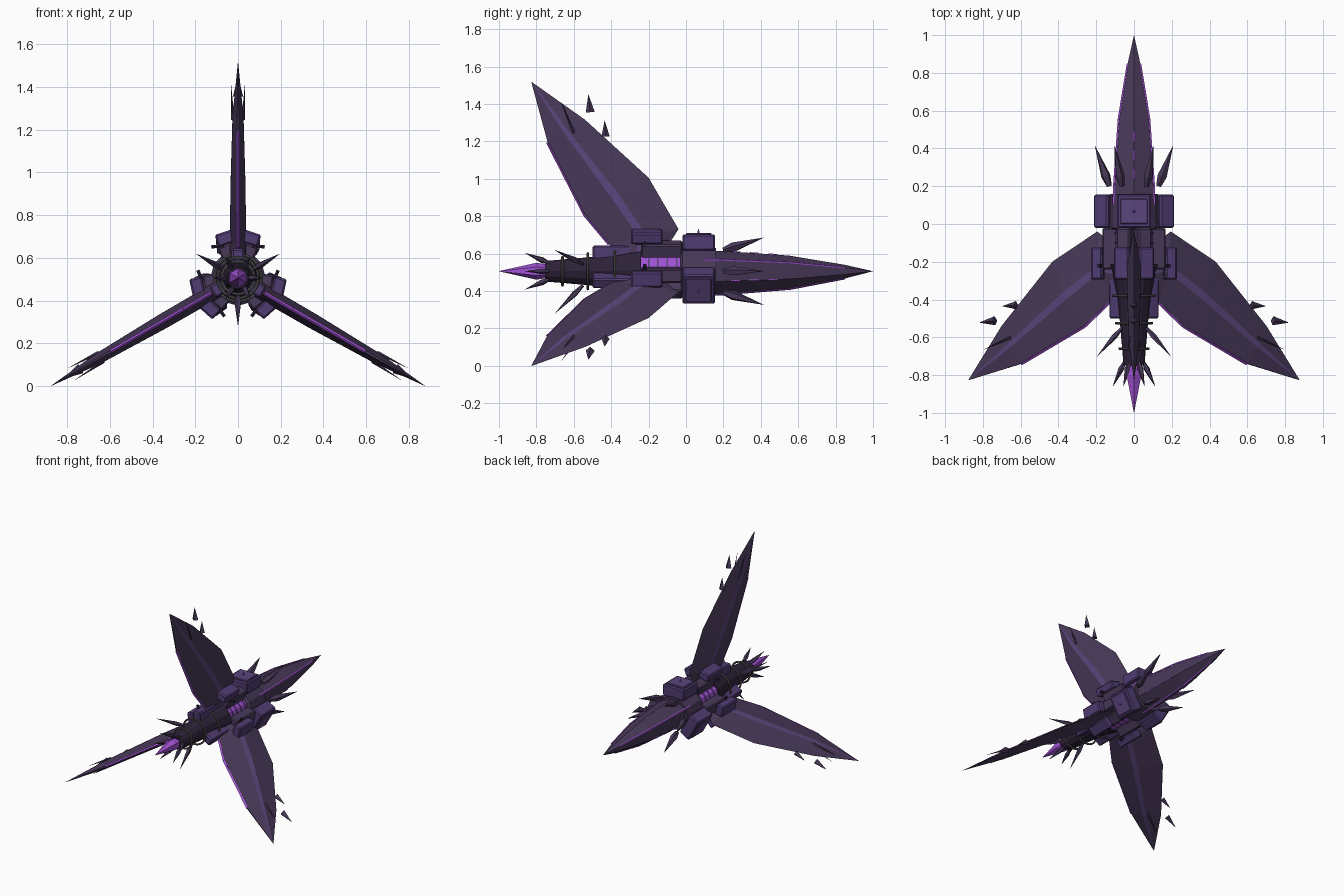
import bpy, bmesh, math
from mathutils import Matrix, Vector

if "Cube" in bpy.data.objects:
    bpy.data.objects.remove(bpy.data.objects["Cube"])

CZ = 0.506  # height of the ship's long axis


def mat(name, r, g, b):
    m = bpy.data.materials.new(name)
    m.diffuse_color = (r, g, b, 1)
    m.use_nodes = True
    m.node_tree.nodes["Principled BSDF"].inputs["Base Color"].default_value = m.diffuse_color
    return m


WING = mat("dusky violet", 0.065, 0.041, 0.100)
RIDGE = mat("mid violet", 0.105, 0.060, 0.205)
BLOCK = mat("armour violet", 0.080, 0.045, 0.170)
GLOW = mat("bright purple", 0.36, 0.085, 0.66)
DARK = mat("near black violet", 0.026, 0.016, 0.040)
GREY = mat("ring grey", 0.12, 0.12, 0.125)


# Local frame: x = tangent, y = along ship, z = outward. Spun about the ship's axis.
def add(name, verts, faces, mats, deg=0, idx=None):
    me = bpy.data.meshes.new(name)
    me.from_pydata([tuple(v) for v in verts], [], faces)
    for m in mats:
        me.materials.append(m)
    if idx:
        me.polygons.foreach_set("material_index", idx)
    bm = bmesh.new()
    bm.from_mesh(me)
    bmesh.ops.remove_doubles(bm, verts=bm.verts, dist=1e-5)
    bmesh.ops.recalc_face_normals(bm, faces=bm.faces)
    bm.to_mesh(me)
    bm.free()
    ob = bpy.data.objects.new(name, me)
    ob.matrix_world = Matrix.Translation((0, 0, CZ)) @ Matrix.Rotation(math.radians(deg), 4, 'Y')
    bpy.context.collection.objects.link(ob)
    return ob


def loft(name, rings, mats, deg=0, rule=None):
    n = len(rings[0])
    verts = [v for ring in rings for v in ring]
    faces, idx = [], []
    for i in range(len(rings) - 1):
        for j in range(n):
            k = (j + 1) % n
            faces.append((i * n + j, i * n + k, (i + 1) * n + k, (i + 1) * n + j))
            idx.append(rule(j) if rule else 0)
    faces += [tuple(range(n)), tuple(range(len(verts) - n, len(verts)))]
    return add(name, verts, faces, mats, deg, idx + [0, 0])


def lathe(name, prof, sides, m, start=0.0):
    def ring(y, r):
        return [(r * math.sin(math.tau * k / sides + start), y,
                 r * math.cos(math.tau * k / sides + start)) for k in range(sides)]
    return loft(name, [ring(*p) for p in prof], [m])


def rod(name, a, b, ra, rb, m, deg=0, sides=4, mid=None):
    """Tapered rod; mid=(fraction, radius) makes a shard."""
    a, b = Vector(a), Vector(b)
    q = (b - a).to_track_quat('Z', 'Y')
    st = [(0, ra)] + ([mid] if mid else []) + [(1, rb)]
    rings = [[a.lerp(b, f) + q @ Vector((r * math.cos(math.tau * k / sides),
              r * math.sin(math.tau * k / sides), 0)) for k in range(sides)] for f, r in st]
    return loft(name, rings, [m], deg)


def box(name, x, y, z, m, deg=0, bevel=0.008):
    v = [(i, j, k) for i in x for j in y for k in z]
    f = [(0, 1, 3, 2), (4, 5, 7, 6), (0, 1, 5, 4), (2, 3, 7, 6), (0, 2, 6, 4), (1, 3, 7, 5)]
    ob = add(name, v, f, [m], deg)
    if bevel:
        mod = ob.modifiers.new("bevel", 'BEVEL')
        mod.width = bevel
        mod.segments = 1
    return ob


# Fuselage: front collar, glowing core with ribs, dark tail boom
lathe("front_collar", [(-0.03, 0.115), (-0.02, 0.13), (0.16, 0.125)], 12, WING)
lathe("energy_core", [(-0.26, 0.105), (-0.02, 0.105)], 12, GLOW)
for y in (-0.20, -0.15, -0.10, -0.05):
    lathe("core_rib", [(y - 0.004, 0.108), (y + 0.004, 0.108)], 12, RIDGE)
lathe("tail_boom", [(-0.75, 0.05), (-0.74, 0.056), (-0.40, 0.085), (-0.30, 0.105), (-0.24, 0.115)], 12, DARK)
lathe("tail_crystal", [(-0.73, 0.035), (-0.80, 0.045), (-1.0, 0.0005)], 6, GLOW)

# Grey coil rings round the boom
for y, r in ((-0.66, 0.076), (-0.525, 0.095), (-0.38, 0.110)):
    bpy.ops.mesh.primitive_torus_add(location=(0, y, CZ), rotation=(math.pi / 2, 0, 0),
                                     major_radius=r, minor_radius=0.007,
                                     major_segments=32, minor_segments=8)
    ring = bpy.context.object
    ring.name = "boom_ring"
    ring.data.materials.append(GREY)
    bpy.ops.object.shade_smooth_by_angle()

# Six-sided nose lance
stations = [(0.10, 1.0), (0.20, 0.98), (0.55, 0.76), (0.85, 0.31), (1.0, 0.001)]
loft("nose_lance", [[((0.11, 0.125)[k % 2] * s * math.sin(k * math.pi / 3), y,
                      (0.11, 0.125)[k % 2] * s * math.cos(k * math.pi / 3))
                     for k in range(6)] for y, s in stations], [WING])

for deg in (60, 180, 300):
    # Glowing nose edges and swept boom spikes, between the wings
    for (y0, s0), (y1, s1) in zip(stations[1:3], stations[2:4]):
        rod("nose_edge_glow", (0, y0, 0.125 * s0), (0, y1, 0.125 * s1), 0.006, 0.005, GLOW, deg)
    rod("nose_edge_glow", (0, 0.10, 0.125), (0, 0.20, 0.1225), 0.006, 0.006, GLOW, deg)
    rod("boom_spike", (0, -0.55, 0.075), (0, -0.70, 0.225), 0.008, 0.0005, WING, deg, 5, (0.3, 0.016))

for k in range(6):
    # Forward and tail crowns of spikes
    d = 30 + k * 60
    rod("front_spike", (0, 0.20, 0.13), (0, 0.415, 0.207), 0.014, 0.0005, WING, d, 5, (0.25, 0.026))
    rod("tail_spike", (0, -0.73, 0.05), (0, -0.86, 0.112), 0.008, 0.0005, WING, d, 5, (0.3, 0.016))

# Wing stations: leading edge (y, r), trailing edge (y, r), half thickness
WS = [((-0.12, 0.10), (-0.38, 0.08), 0.037), ((-0.04, 0.225), (-0.41, 0.145), 0.037),
      ((-0.20, 0.50), (-0.54, 0.30), 0.036), ((-0.54, 0.81), (-0.74, 0.69), 0.026),
      ((-0.825, 1.012), (-0.827, 1.011), 0.0005)]


def section(lead, trail, h):
    def at(f, x):
        return (x, lead[0] + (trail[0] - lead[0]) * f, lead[1] + (trail[1] - lead[1]) * f)
    return [at(0, 0), at(0.46, h), at(0.57, h), at(1, 0.2 * h),
            at(1, -0.2 * h), at(0.57, -h), at(0.46, -h)]


for deg in (0, 120, 240):
    # Blade wing with a paler spine strip and a glowing trailing edge
    loft("wing", [section(*s) for s in WS], [WING, RIDGE], deg, lambda j: 1 if j in (1, 5) else 0)
    for s, t in zip(WS[1:3], WS[2:4]):
        rod("wing_edge_glow", (0, *s[1]), (0, *t[1]), 0.009, 0.009, GLOW, deg)
    # Loose shards off the leading edge, thin barbs beside the tip
    rod("wing_shard", (0, -0.43, 0.72), (0, -0.435, 0.805), 0.022, 0.0005, WING, deg)
    rod("wing_shard", (0, -0.512, 0.85), (0, -0.522, 0.945), 0.024, 0.0005, WING, deg)
    # Shoulder block with a raised panel and gem
    box("shoulder_block", (-0.09, 0.09), (-0.02, 0.155), (0.11, 0.197), BLOCK, deg)
    box("shoulder_panel", (-0.072, 0.072), (0.0, 0.135), (0.19, 0.205), RIDGE, deg, 0.004)
    rod("shoulder_gem", (0, 0.067, 0.20), (0, 0.067, 0.228), 0.009, 0.0005, GLOW, deg, 6)
    # Wing root fairing
    box("root_fairing", (-0.03, 0.03), (-0.50, -0.24), (0.06, 0.137), BLOCK, deg)
    # Dashed light on the nose spine
    for y in (0.24, 0.34, 0.44):
        r = 0.11 * (0.98 - 0.22 * (y - 0.2) / 0.35)
        rod("nose_dash", (0, y, r), (0, y + 0.05, r - 0.0035), 0.004, 0.004, GLOW, deg)
    for s in (-1, 1):
        rod("wing_barb", (0.024 * s, -0.60, 0.74), (0.032 * s, -0.665, 0.90), 0.008, 0.0005, WING, deg)
        # Hull plates and clamp blocks either side of the wing root
        box("hull_plate", (-0.038, 0.038), (-0.24, -0.02), (0.08, 0.165), WING, deg + 21 * s)
        box("wing_clamp", (-0.042, 0.042), (-0.295, -0.125), (0.165, 0.225), BLOCK, deg + 18 * s)
        rod("clamp_pin", (0.04 * s, -0.22, 0.155), (0.125 * s, -0.22, 0.145), 0.009, 0.009, DARK, deg, 6)
        rod("clamp_rail", (0.075 * s, -0.27, 0.15), (0.075 * s, -0.17, 0.15), 0.010, 0.010, DARK, deg, 6)
